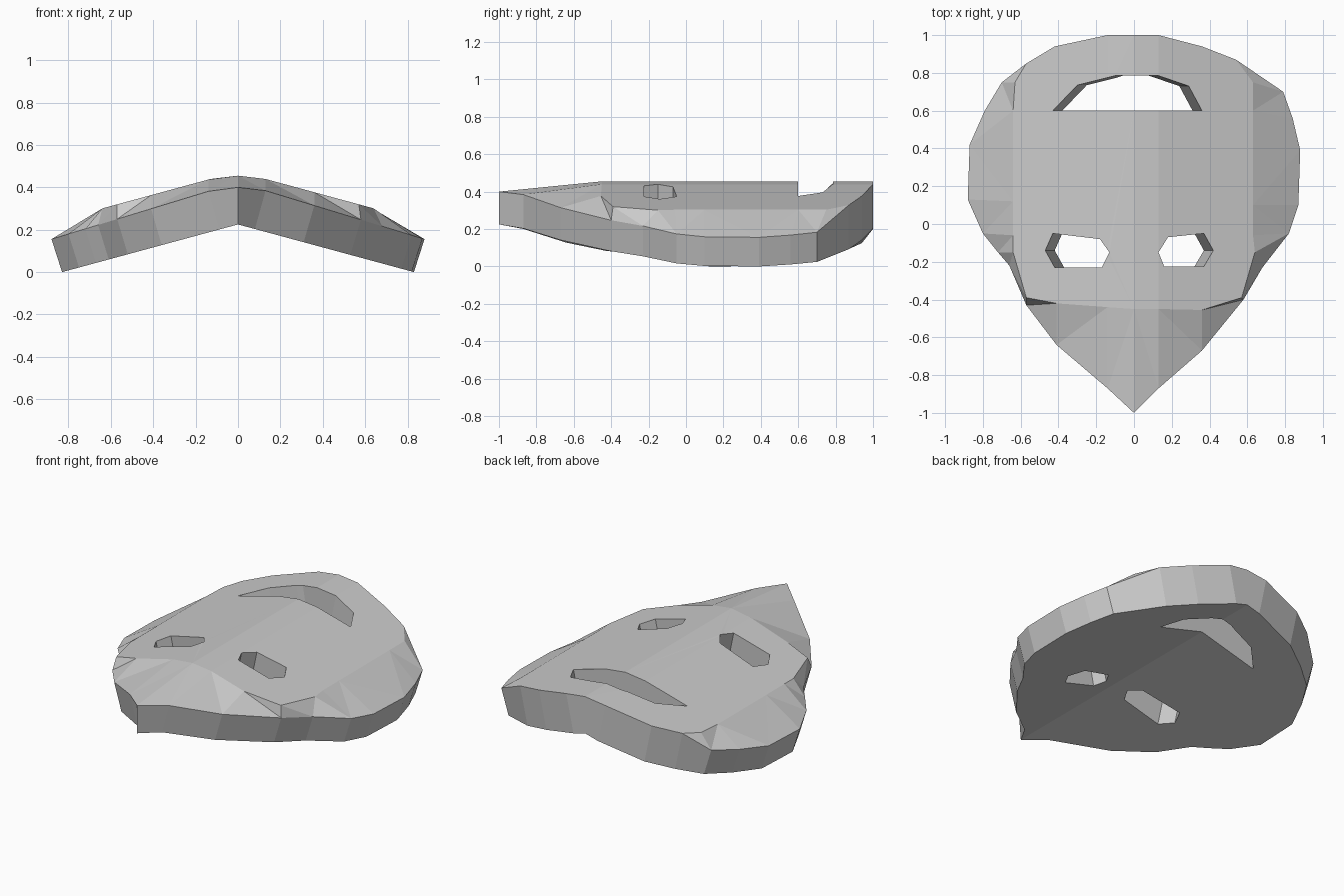
import bpy, bmesh
from mathutils import Vector
from mathutils.geometry import delaunay_2d_cdt

if "Cube" in bpy.data.objects:
    bpy.data.objects.remove(bpy.data.objects["Cube"])

# Plan outline, anticlockwise from the chin point
RIM = [(0, -1), (.13, -.87), (.36, -.67), (.58, -.40), (.68, -.23), (.82, -.05),
       (.87, .10), (.88, .39), (.84, .56), (.79, .70), (.54, .87), (.36, .94),
       (.13, 1), (0, 1), (-.14, 1), (-.42, .94), (-.57, .85), (-.70, .75),
       (-.79, .60), (-.87, .42), (-.88, .13), (-.80, -.05), (-.72, -.15),
       (-.66, -.22), (-.57, -.43), (-.41, -.64), (-.14, -.87)]
# Openings
HOLES = [
    [(.13, -.15), (.16, -.225), (.37, -.225), (.42, -.14), (.37, -.05), (.18, -.07)],
    [(-.13, -.15), (-.18, -.08), (-.43, -.05), (-.47, -.14), (-.42, -.23), (-.17, -.23)],
    [(-.43, .60), (.36, .60), (.29, .73), (.13, .785), (-.10, .785), (-.30, .735)],
]
# Crease lines of the raised face
CREASES = [
    [(.54, .87), (.63, .75), (.63, .60), (.63, .10), (.63, -.06), (.64, -.15),
     (.57, -.39), (.36, -.455), (.13, -.45), (0, -.45), (-.14, -.44), (-.41, -.42),
     (-.57, -.39), (-.64, -.15), (-.64, -.06), (-.64, .12), (-.64, .60),
     (-.63, .75), (-.57, .85)],
    [(0, -1), (0, -.45), (0, 1)],
    [(.13, -.87), (.13, -.45), (.13, 1)],
    [(-.14, -.87), (-.14, -.44), (-.14, 1)],
    [(.36, -.67), (.36, -.455)],
    [(-.41, -.64), (-.41, -.42)],
    [(.82, -.05), (.63, -.06)],
    [(-.80, -.05), (-.64, -.06)],
]


def inside(p, poly):
    hit = False
    for (x1, y1), (x2, y2) in zip(poly, poly[1:] + poly[:1]):
        if (y1 > p.y) != (y2 > p.y) and p.x < x1 + (p.y - y1) * (x2 - x1) / (y2 - y1):
            hit = not hit
    return hit


def top_z(x, low):
    # rounded ridge, then straight slope; low = edge of the rim
    a = abs(x)
    peak, slope = (.40, .305) if low else (.455, .272)
    return peak - .12 * min(a, .13) - slope * max(a - .13, 0)


def under(v):
    # underside point, set in so walls stand square to the slope
    a = abs(v.x)
    b = a - .05 * min(1, a / .13)
    return (b if v.x > 0 else -b, v.y, .225 - .271 * b)


# Collect unique plan points and constrained edges
points, edges = [], []


def add_path(path, closed=False):
    ids = []
    for p in path:
        if p not in points:
            points.append(p)
        ids.append(points.index(p))
    edges.extend(zip(ids, ids[1:] + ids[:1] if closed else ids[1:]))


add_path(RIM, True)
for h in HOLES:
    add_path(h, True)
for c in CREASES:
    add_path(c)
verts, _, tris, origin, _, _ = delaunay_2d_cdt(
    [Vector(p) for p in points], edges, [], 0, 1e-5)

# Mask shell: folded top, underside and joining walls
bm = bmesh.new()
tops, lows = [], []
for v, src in zip(verts, origin):
    on_rim = any(i < len(RIM) for i in src)
    low = on_rim and (abs(v.x) > .6 or v.y < -.395)
    tops.append(bm.verts.new((v.x, v.y, top_z(v.x, low))))
    lows.append(bm.verts.new(under(v)))
border = {}
for t in tris:
    c = sum((verts[i] for i in t), Vector((0, 0))) / len(t)
    if not inside(c, RIM) or any(inside(c, h) for h in HOLES):
        continue
    bm.faces.new([tops[i] for i in t])
    bm.faces.new([lows[i] for i in reversed(t)])
    for a, b in zip(t, list(t[1:]) + [t[0]]):
        if (b, a) in border:
            del border[(b, a)]
        else:
            border[(a, b)] = True
for a, b in border:
    bm.faces.new((tops[b], tops[a], lows[a], lows[b]))
loose = [v for v in bm.verts if not v.link_faces]
bmesh.ops.delete(bm, geom=loose, context='VERTS')
bmesh.ops.recalc_face_normals(bm, faces=bm.faces)

mesh = bpy.data.meshes.new("mask")
bm.to_mesh(mesh)
bm.free()
bpy.context.collection.objects.link(bpy.data.objects.new("mask", mesh))
